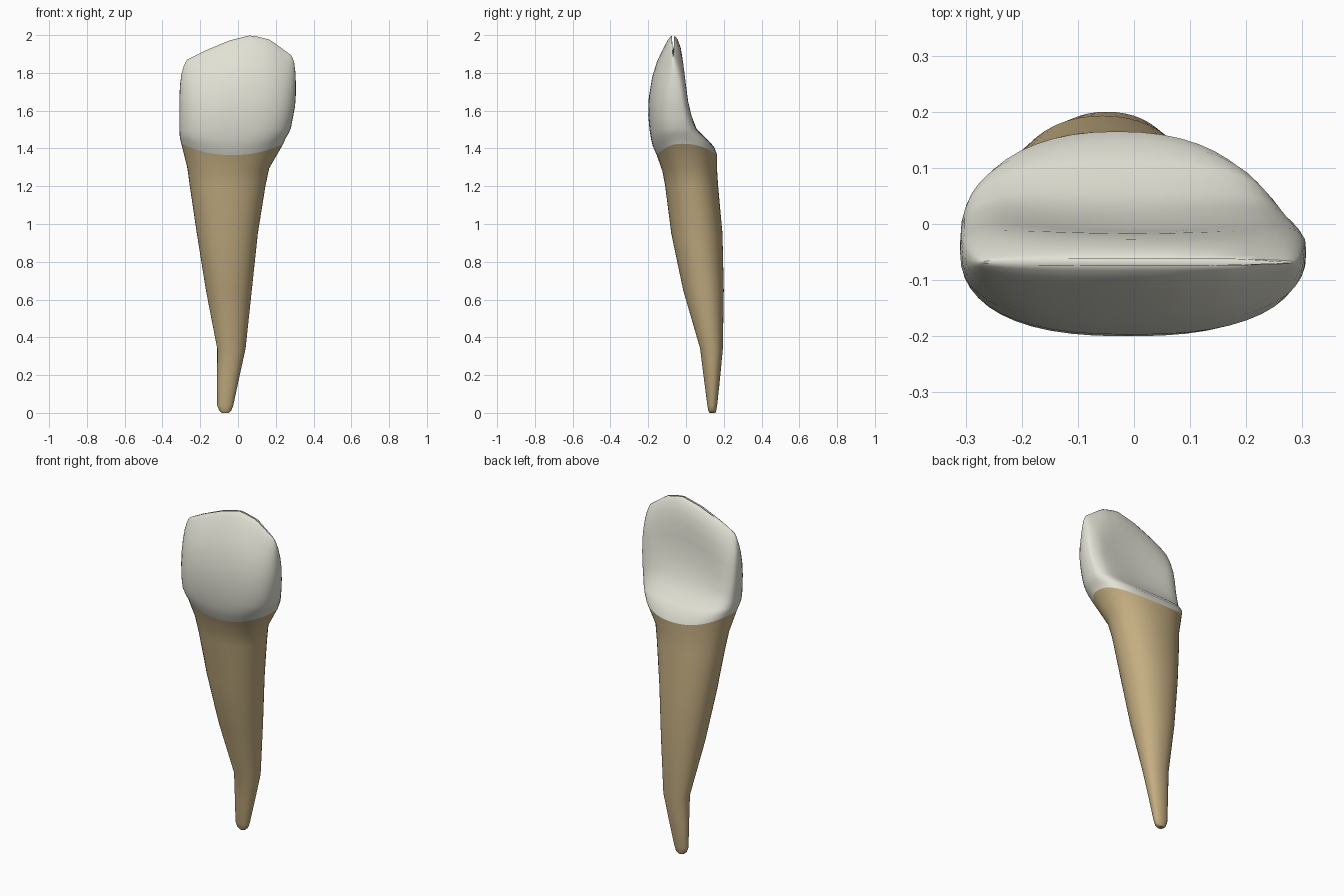
import bpy, bmesh, math

cube = bpy.data.objects.get("Cube")
if cube:
    bpy.data.objects.remove(cube, do_unlink=True)

SEGMENTS = 48


def material(name, color):
    m = bpy.data.materials.new(name)
    m.use_nodes = True
    m.diffuse_color = (*color, 1)
    m.node_tree.nodes["Principled BSDF"].inputs["Base Color"].default_value = (*color, 1)
    return m


def power(v, p):
    return math.copysign(abs(v) ** p, v)


# Height of the biting edge across the width
EDGE = [(-.31, 1.83), (-.27, 1.87), (-.18, 1.915), (-.05, 1.97), (.07, 2.0),
        (.17, 1.975), (.28, 1.895), (.32, 1.84)]


def edge_height(x):
    for (xa, za), (xb, zb) in zip(EDGE, EDGE[1:]):
        if x <= xb:
            return za + (zb - za) * max(0, x - xa) / (xb - xa)
    return EDGE[-1][1]


def ring(z, x0, x1, front, mid, back, lift=0, px=.95, pb=.95, dent=0):
    """Oval section; lift raises the sides, dent hollows the back."""
    points = []
    for i in range(SEGMENTS):
        a = math.tau * i / SEGMENTS
        c, s = math.cos(a), math.sin(a)
        u = power(c, px)
        x = (x0 + x1) / 2 + u * (x1 - x0) / 2
        if s > 0:
            y = mid + (back - mid) * s ** pb
            y -= dent * max(0, 1 - (u / .8) ** 2)
        else:
            y = mid - (mid - front) * abs(s) ** px
        h = z + lift * c * c
        if h > 1.45:
            h = 1.45 + (h - 1.45) * (edge_height(x) - 1.45) / .55
        points.append((x, y, h))
    return points


def loft(name, sections, mat):
    bm = bmesh.new()
    rows = [[bm.verts.new(p) for p in ring(*s)] for s in sections]
    for low, high in zip(rows, rows[1:]):
        for i in range(SEGMENTS):
            j = (i + 1) % SEGMENTS
            bm.faces.new((low[i], low[j], high[j], high[i]))
    bm.faces.new(rows[0][::-1])
    bm.faces.new(rows[-1])
    mesh = bpy.data.meshes.new(name)
    bm.to_mesh(mesh)
    bm.free()
    mesh.materials.append(mat)
    obj = bpy.data.objects.new(name, mesh)
    bpy.context.collection.objects.link(obj)
    bpy.ops.object.select_all(action="DESELECT")
    obj.select_set(True)
    bpy.context.view_layer.objects.active = obj
    bpy.ops.object.shade_smooth_by_angle(angle=math.radians(50))


# Shared neck line, dipping at front and back
neck = (1.365, -.30, .24, -.155, -.02, .165, .06, .9, .9)

# Root: height, left and right limits, front, widest depth, back
loft("root", [
    (0, -.085, -.05, .125, .14, .155),
    (.012, -.1, -.035, .118, .14, .16),
    (.04, -.11, -.025, .113, .14, .165),
    (.18, -.11, .005, .095, .142, .18),
    (.34, -.11, .04, .075, .14, .195),
    (.65, -.17, .073, -.015, .1, .2),
    (.95, -.218, .105, -.078, .06, .193),
    (1.2, -.255, .145, -.11, .03, .17),
    (1.28, -.268, .165, -.125, .01, .165, .015),
    neck], material("root tan", (.55, .42, .22)))

# Crown: bulging front, hollow back with raised rims, thin biting edge
loft("crown", [
    neck,
    (1.41, -.307, .252, -.175, -.025, .148, .045, .85, .8),
    (1.45, -.309, .265, -.185, -.03, .115, .03, .8, .7, .005),
    (1.5, -.31, .28, -.193, -.035, .072, .02, .8, .6, .015),
    (1.58, -.31, .29, -.2, -.04, .046, .01, .8, .5, .025),
    (1.68, -.31, .302, -.197, -.045, .025, 0, .8, .5, .03),
    (1.78, -.31, .307, -.18, -.05, .012, 0, .8, .5, .025),
    (1.86, -.307, .306, -.155, -.055, -.002, 0, .8, .5, .015),
    (1.93, -.3, .303, -.122, -.062, -.022, 0, .8, .5, .005),
    (1.975, -.288, .298, -.097, -.066, -.042, 0, .8, .6),
    (1.993, -.278, .29, -.083, -.068, -.054, 0, .8, .7),
    (2.0, -.268, .282, -.074, -.068, -.062, 0, .8, .7),
], material("enamel ivory", (.76, .75, .66)))
